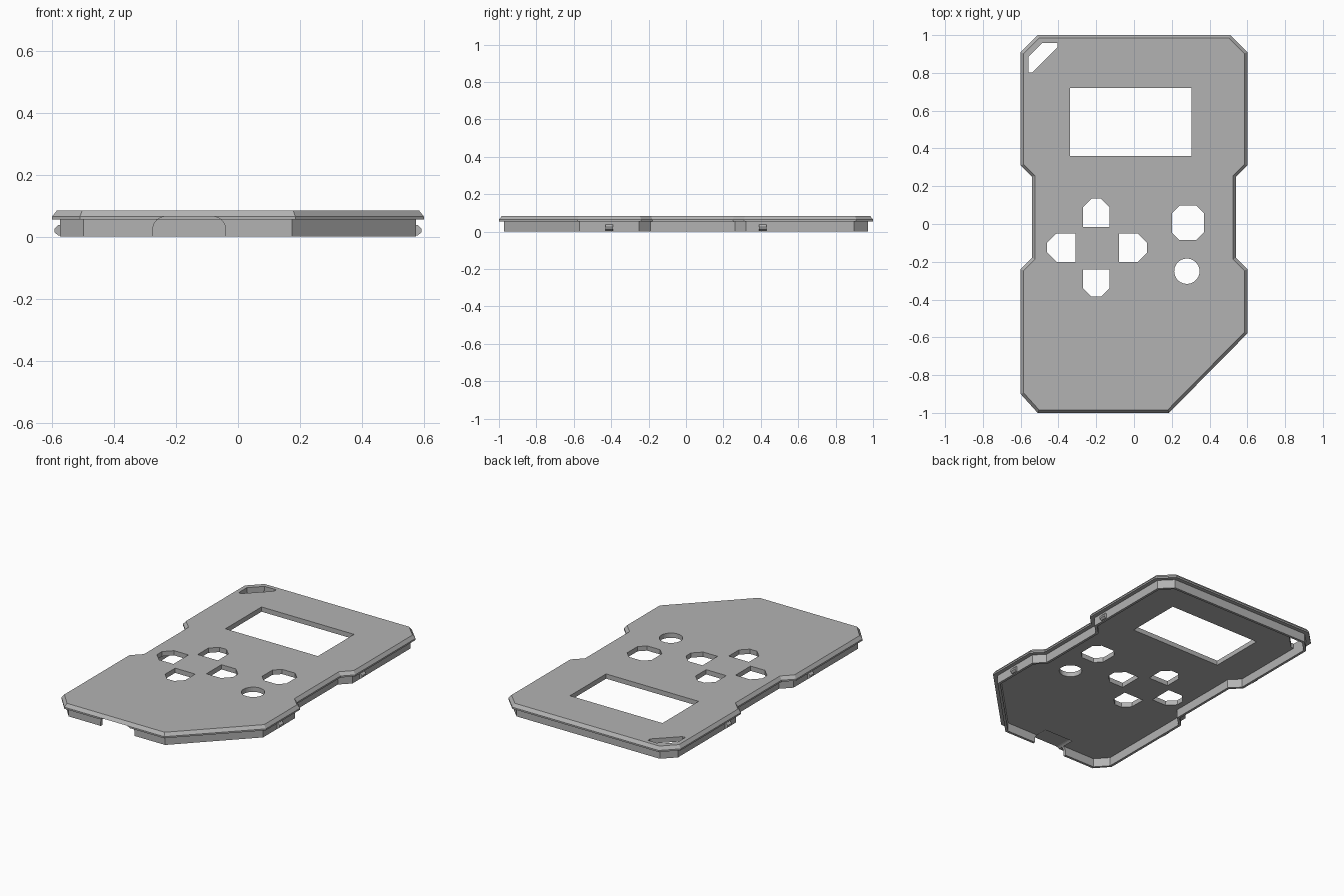
import bpy
import bmesh
import math
from mathutils import Vector

if "Cube" in bpy.data.objects:
    bpy.data.objects.remove(bpy.data.objects["Cube"], do_unlink=True)

# Single grey plastic
grey = bpy.data.materials.new("grey plastic")
grey.use_nodes = True
COLOUR = (0.45, 0.45, 0.45, 1)
grey.diffuse_color = COLOUR
grey.node_tree.nodes["Principled BSDF"].inputs["Base Color"].default_value = COLOUR


def inset(points, d):
    """Move every edge of a clockwise outline inwards by d, with mitred corners."""
    result = []
    for i, p in enumerate(points):
        p = Vector(p)
        a = (p - Vector(points[i - 1])).normalized()
        b = (Vector(points[(i + 1) % len(points)]) - p).normalized()
        na, nb = Vector((a.y, -a.x)), Vector((b.y, -b.x))
        result.append(tuple(p + (na + nb) * d / (1 + na.dot(nb))))
    return result


def loft(bm, rings, closed=False):
    """Skin 3D rings; cap the ends, or join last to first when closed."""
    loops = [[bm.verts.new(co) for co in ring] for ring in rings]
    pairs = list(zip(loops, loops[1:]))
    if closed:
        pairs.append((loops[-1], loops[0]))
    else:
        bm.faces.new(loops[0])
        bm.faces.new(loops[-1])
    for low, high in pairs:
        for i in range(len(low)):
            j = (i + 1) % len(low)
            bm.faces.new((low[i], low[j], high[j], high[i]))


def at_z(points, z):
    return [(x, y, z) for x, y in points]


def finish(bm, name):
    bmesh.ops.recalc_face_normals(bm, faces=bm.faces)
    mesh = bpy.data.meshes.new(name)
    bm.to_mesh(mesh)
    bm.free()
    mesh.materials.append(grey)
    obj = bpy.data.objects.new(name, mesh)
    bpy.context.collection.objects.link(obj)
    return obj


def cut(obj, cutter):
    mod = obj.modifiers.new("cut", "BOOLEAN")
    mod.operation, mod.solver, mod.object = "DIFFERENCE", "EXACT", cutter
    graph = bpy.context.evaluated_depsgraph_get()
    mesh = bpy.data.meshes.new_from_object(obj.evaluated_get(graph))
    obj.modifiers.clear()
    obj.data = mesh


def box_corners(x0, x1, y0, y1, c=0, sides="LRTB"):
    """Rectangle whose corners on the named sides are cut off by c."""
    points = []
    for x, y, dx, dy, tag, vertical_first in (
            (x0, y1, 1, -1, "LT", True), (x1, y1, -1, -1, "RT", False),
            (x1, y0, -1, 1, "RB", True), (x0, y0, 1, 1, "LB", False)):
        if c and (len(sides) == 4 or sides in tag):
            pair = [(x, y + dy * c), (x + dx * c, y)]
            points += pair if vertical_first else pair[::-1]
        else:
            points.append((x, y))
    return points


# Case outline, clockwise from the top left
outline = [(-0.51, 1), (0.51, 1), (0.6, 0.91), (0.6, 0.31), (0.54, 0.25),
           (0.54, -0.18), (0.6, -0.24), (0.6, -0.58), (0.185, -1), (-0.51, -1),
           (-0.6, -0.9), (-0.6, -0.24), (-0.54, -0.18), (-0.54, 0.25),
           (-0.6, 0.31), (-0.6, 0.91)]
LIP, EDGE, TOP = 0.055, 0.065, 0.085

# Face plate with bevelled upper edge
bm = bmesh.new()
loft(bm, [at_z(outline, LIP), at_z(outline, EDGE), at_z(inset(outline, 0.016), TOP)])
plate = finish(bm, "face_plate")

# Rim wall below the plate
outer, inner = inset(outline, 0.026), inset(outline, 0.042)
bm = bmesh.new()
loft(bm, [at_z(outer, 0), at_z(outer, LIP), at_z(inner, LIP), at_z(inner, 0)], closed=True)
wall = finish(bm, "rim_wall")

# Openings: screen, direction pad, two buttons and strap slot
openings = [
    box_corners(-0.34, 0.305, 0.36, 0.72),
    box_corners(-0.27, -0.13, -0.015, 0.135, 0.045, "T"),
    box_corners(-0.27, -0.13, -0.385, -0.24, 0.045, "B"),
    box_corners(-0.46, -0.31, -0.2, -0.05, 0.05, "L"),
    box_corners(-0.08, 0.07, -0.2, -0.05, 0.05, "R"),
    box_corners(0.2, 0.37, -0.085, 0.097, 0.04),
    [(0.28 + 0.067 * math.cos(a), -0.25 - 0.067 * math.sin(a))
     for a in (math.tau * i / 40 for i in range(40))],
    [(-0.558, 0.885), (-0.485, 0.958), (-0.405, 0.958), (-0.405, 0.935),
     (-0.538, 0.803), (-0.558, 0.803)],
]
bm = bmesh.new()
for shape in openings:
    loft(bm, [at_z(shape, 0.02), at_z(shape, 0.12)])
opening_cutter = finish(bm, "opening_cutter")

# Round-shouldered cable notch in the front wall
R = 0.042
profile = [(-0.275, -0.02)]
for cx, start in ((-0.275 + R, math.pi), (-0.04 - R, math.pi / 2)):
    for i in range(9):
        a = start - math.pi / 2 * i / 8
        profile.append((cx + R * math.cos(a), EDGE - R + R * math.sin(a)))
profile.append((-0.04, -0.02))
bm = bmesh.new()
loft(bm, [[(x, y, z) for x, z in profile] for y in (-1.05, -0.88)])
notch_cutter = finish(bm, "notch_cutter")

cut(plate, opening_cutter)
cut(plate, notch_cutter)
cut(wall, notch_cutter)
for helper in (opening_cutter, notch_cutter):
    bpy.data.objects.remove(helper, do_unlink=True)

# Snap bumps on both long sides
bump = [(0.57, 0.004), (0.58, 0.004), (0.592, 0.014), (0.592, 0.026),
        (0.58, 0.038), (0.57, 0.038)]
for side, label in ((1, "left"), (-1, "right")):
    for y, place in ((0.41, "back"), (-0.41, "front")):
        bm = bmesh.new()
        loft(bm, [[(side * x, y + d, z) for x, z in bump] for d in (-0.02, 0.02)])
        finish(bm, f"{label}_{place}_snap_bump")
